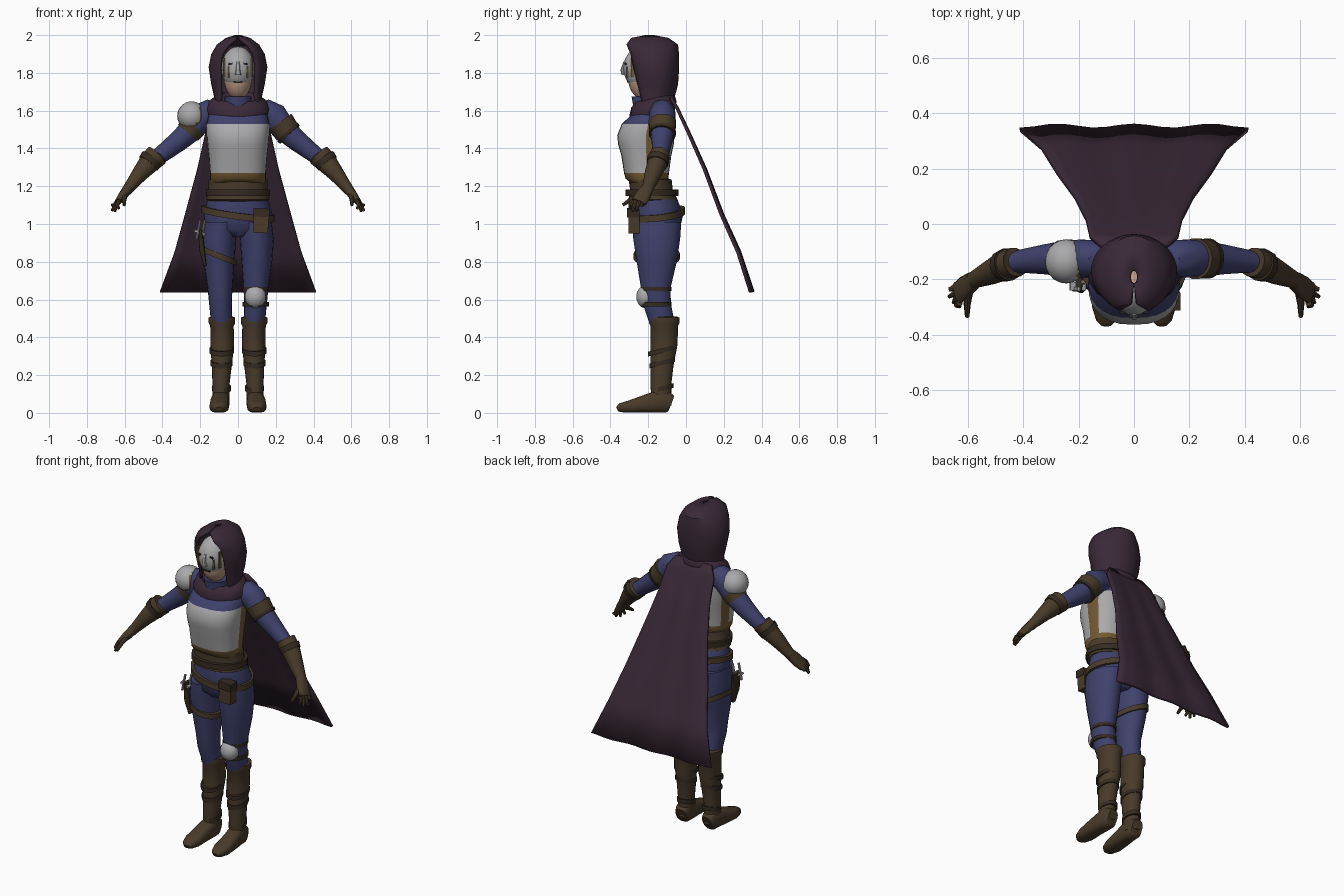
import bpy, bmesh
from math import sin, cos, pi, radians, copysign
from mathutils import Vector, Matrix

cube = bpy.data.objects.get("Cube")
if cube:
    bpy.data.objects.remove(cube, do_unlink=True)

parts = []


def material(name, r, g, b):
    m = bpy.data.materials.new(name)
    m.use_nodes = True
    m.diffuse_color = (r, g, b, 1)
    m.node_tree.nodes["Principled BSDF"].inputs["Base Color"].default_value = (r, g, b, 1)
    return m


CLOAK = material("dark plum cloth", .042, .022, .038)
BLUE = material("navy cloth", .05, .053, .15)
LEATHER = material("brown leather", .066, .043, .023)
DARK = material("dark leather", .035, .024, .015)
STEEL = material("pale steel", .4, .4, .41)
GOLD = material("bronze trim", .17, .1, .033)
SKIN = material("skin", .5, .31, .22)
BLACK = material("eye black", .02, .02, .022)


def finish(name, bm, mats, rule=None, thick=0):
    """Turn a bmesh into an object; rule maps a face centre to a material index."""
    mats = mats if isinstance(mats, list) else [mats]
    bmesh.ops.recalc_face_normals(bm, faces=bm.faces)
    if rule:
        for f in bm.faces:
            f.material_index = rule(f.calc_center_median())
    me = bpy.data.meshes.new(name)
    bm.to_mesh(me)
    bm.free()
    for m in mats:
        me.materials.append(m)
    ob = bpy.data.objects.new(name, me)
    bpy.context.collection.objects.link(ob)
    if thick:
        mod = ob.modifiers.new("thickness", 'SOLIDIFY')
        mod.thickness = thick
    parts.append(ob)
    return ob


def skin_rows(bm, rows, closed=True, caps=True):
    rows = [[bm.verts.new(v) for v in r] for r in rows]
    n = len(rows[0])
    for a, b in zip(rows, rows[1:]):
        for i in range(n if closed else n - 1):
            j = (i + 1) % n
            bm.faces.new((a[i], a[j], b[j], b[i]))
    if caps:
        bm.faces.new(rows[0])
        bm.faces.new(rows[-1])


def oval(i, n, p):
    a = 2 * pi * i / n
    c, s = cos(a), sin(a)
    return copysign(abs(c) ** (2 / p), c), copysign(abs(s) ** (2 / p), s)


def loft(name, rings, mats, sides=20, p=2, slope=(0, 0), rule=None):
    """Stack level ovals (x, y, z, rx, ry), optionally tilted by shear."""
    rows = []
    for x, y, z, rx, ry in rings:
        offs = [(rx * c, ry * s) for c, s in (oval(i, sides, p) for i in range(sides))]
        rows.append([(x + u, y + v, z + slope[0] * u + slope[1] * v) for u, v in offs])
    bm = bmesh.new()
    skin_rows(bm, rows)
    return finish(name, bm, mats, rule)


def band(name, x, y, z, rx, ry, h, mat, slope=(0, 0), t=.012):
    loft(name, [(x, y, z - h / 2, rx - t, ry - t), (x, y, z - h / 2, rx, ry),
                (x, y, z + h / 2, rx, ry), (x, y, z + h / 2, rx - t, ry - t)], mat, slope=slope)


def tube(name, pts, mat, sides=14, p=2, side=1):
    """Sweep ovals (x, y, z, ra, rb) along a path."""
    c = [Vector((q[0] * side, q[1], q[2])) for q in pts]
    whole = (c[-1] - c[0]).normalized()
    ref = Vector((0, 0, 1)) if abs(whole.y) > .7 else Vector((0, 1, 0))
    rows = []
    for k, q in enumerate(pts):
        t = (c[min(k + 1, len(c) - 1)] - c[max(k - 1, 0)]).normalized()
        u = t.cross(ref).normalized()
        v = u.cross(t)
        rows.append([c[k] + u * (q[3] * a) + v * (q[4] * b)
                     for a, b in (oval(i, sides, p) for i in range(sides))])
    bm = bmesh.new()
    skin_rows(bm, rows)
    return finish(name, bm, mat)


def ball(name, loc, rad, mats, rule=None, keep=None):
    bm = bmesh.new()
    bmesh.ops.create_uvsphere(bm, u_segments=20, v_segments=14, radius=1,
                              matrix=Matrix.Translation(loc) @ Matrix.Diagonal((*rad, 1)))
    if keep:
        gone = [f for f in bm.faces if not keep(f.calc_center_median())]
        bmesh.ops.delete(bm, geom=gone, context='FACES')
    return finish(name, bm, mats, rule)


def box(name, loc, size, mat, turn=0):
    bm = bmesh.new()
    bmesh.ops.create_cube(bm, size=1, matrix=Matrix.Translation(loc) @ Matrix.Rotation(turn, 4, 'Y')
                          @ Matrix.Diagonal((*size, 1)))
    return finish(name, bm, mat)


# Torso, hips and waist
loft("hips", [(0, -.155, .93, .06, .08), (0, -.155, .97, .165, .122), (0, -.153, 1.05, .182, .138),
              (0, -.165, 1.13, .16, .12), (0, -.185, 1.22, .14, .09)], BLUE)


def armour_rule(c):
    if c.z > 1.55:
        return 1
    return 2 if c.z < 1.255 or (abs(c.x) > .13 and -.2 < c.y < -.14) else 0


loft("breastplate", [(0, -.2, 1.22, .14, .095), (0, -.207, 1.24, .148, .113), (0, -.209, 1.27, .148, .119),
                     (0, -.21, 1.36, .155, .132), (0, -.212, 1.42, .162, .147), (0, -.212, 1.47, .166, .152),
                     (0, -.2, 1.53, .166, .14), (0, -.165, 1.59, .155, .11), (0, -.15, 1.64, .1, .07)],
     [STEEL, BLUE, GOLD], sides=28, p=2.5, rule=armour_rule)
loft("waist_wrap", [(0, -.175, 1.12, .15, .11), (0, -.175, 1.13, .168, .13), (0, -.183, 1.18, .156, .113),
                    (0, -.19, 1.235, .155, .114), (0, -.19, 1.24, .135, .1)], LEATHER)
band("waist_belt", 0, -.18, 1.165, .17, .14, .035, DARK)
band("hip_belt", 0, -.155, 1.055, .193, .15, .035, LEATHER, slope=(-.13, .1))
box("belt_pouch", (.122, -.275, 1.015), (.08, .06, .125), LEATHER, .06)
box("pouch_flap", (.124, -.28, 1.06), (.086, .064, .045), DARK, .06)

# Legs, boots and feet
for s, side in ((1, "left"), (-1, "right")):
    loft(side + "_leg", [(s * .085, -.12, .45, .055, .065), (s * .093, -.155, .58, .06, .075),
                         (s * .095, -.16, .66, .066, .078), (s * .1, -.155, .8, .081, .106),
                         (s * .1, -.155, .92, .09, .124), (s * .09, -.155, 1.01, .088, .13)], BLUE)
    loft(side + "_boot", [(s * .09, -.13, .04, .045, .052), (s * .09, -.133, .15, .045, .055),
                          (s * .086, -.127, .25, .053, .061), (s * .083, -.117, .36, .063, .072),
                          (s * .085, -.115, .46, .062, .073), (s * .085, -.115, .475, .07, .08),
                          (s * .085, -.115, .505, .07, .08), (s * .085, -.115, .51, .055, .066)], LEATHER)
    for z, r in ((.13, .05), (.265, .059), (.33, .065)):
        band(side + "_boot_strap", s * .087, -.126, z, r, r + .009, .025, DARK, slope=(0, .25))
    tube(side + "_foot", [(.09, -.08, .05, .035, .045), (.092, -.1, .058, .045, .058),
                          (.093, -.16, .058, .048, .058), (.098, -.22, .047, .05, .047),
                          (.1, -.3, .033, .052, .033), (.1, -.35, .027, .036, .024),
                          (.1, -.365, .02, .018, .012)], LEATHER, p=2.7, side=s)

# Knee guard on the left leg
ball("knee_guard", (.092, -.215, .615), (.056, .048, .06), STEEL)
for z in (.575, .655):
    band("knee_strap", .094, -.158, z, .069, .082, .022, DARK)

# Thigh strap, sheath and throwing knives on the right leg
band("thigh_strap", -.1, -.155, .83, .094, .122, .032, LEATHER, slope=(-.4, 0))
tube("knife_sheath", [(-.2, -.21, .97, .012, .035), (-.19, -.215, .86, .014, .035),
                      (-.175, -.22, .78, .008, .015)], DARK, p=3)
for dx, dy in ((-.015, -.025), (.01, 0)):
    tube("knife_handle", [(-.205 + dx, -.21 + dy, .92, .007, .009),
                          (-.185 + dx, -.21 + dy, 1.02, .006, .008)], STEEL, sides=8)
box("knife_guard", (-.203, -.225, .955), (.06, .03, .012), STEEL, .35)

# Arms, gauntlets and hands
TIPS = [(.67, -.237, 1.1), (.668, -.262, 1.07), (.652, -.283, 1.065), (.63, -.298, 1.08)]
for s, side in ((1, "left"), (-1, "right")):
    tube(side + "_sleeve", [(.11, -.125, 1.585, .055, .06), (.15, -.125, 1.59, .07, .068),
                            (.19, -.125, 1.57, .074, .07), (.245, -.125, 1.5, .064, .066),
                            (.32, -.128, 1.435, .055, .055), (.41, -.135, 1.365, .045, .042),
                            (.47, -.15, 1.325, .04, .038)], BLUE, side=s)
    tube(side + "_gauntlet", [(.425, -.137, 1.37, .045, .042), (.428, -.138, 1.365, .062, .054),
                              (.465, -.148, 1.33, .058, .054), (.52, -.175, 1.265, .043, .045),
                              (.575, -.2, 1.195, .03, .032), (.59, -.21, 1.175, .028, .032)], LEATHER, side=s)
    tube(side + "_cuff_strap", [(.455, -.146, 1.345, .064, .06), (.475, -.153, 1.32, .06, .057)], DARK, side=s)
    tube(side + "_palm", [(.58, -.203, 1.19, .028, .032), (.61, -.228, 1.15, .024, .042),
                          (.638, -.25, 1.115, .016, .04)], LEATHER, p=2.5, side=s)
    for k, tip in enumerate(TIPS):
        y = -.225 - .02 * k
        tube(side + "_finger", [(.63, y, 1.125, .012, .012), (.655 - .005 * k, y - .008, 1.1, .011, .011),
                                (*tip, .007, .007)], LEATHER, sides=8, side=s)
    tube(side + "_thumb", [(.595, -.235, 1.16, .016, .016), (.603, -.29, 1.13, .013, .013),
                           (.603, -.335, 1.1, .008, .008)], LEATHER, sides=8, side=s)

tube("left_arm_band", [(.222, -.125, 1.54, .075, .075), (.265, -.125, 1.48, .069, .069)], LEATHER)
tube("left_band_rim", [(.262, -.125, 1.486, .074, .074), (.274, -.126, 1.473, .071, .071)], DARK)
ball("right_shoulder_guard", (-.245, -.135, 1.572), (.077, .08, .077), [STEEL, GOLD],
     rule=lambda c: int(c.x * .8 - c.z * .6 > -1.096 or c.x > -.205))
tube("right_arm_strap", [(-.235, -.125, 1.52, .072, .07), (-.265, -.125, 1.483, .067, .066)], LEATHER)

# Head, mask and collar
loft("collar", [(0, -.2, 1.58, .085, .08), (0, -.207, 1.64, .07, .075), (0, -.21, 1.675, .072, .078),
                (0, -.21, 1.67, .05, .055)], BLUE)
ball("head", (0, -.222, 1.775), (.075, .085, .118), SKIN)
ball("mask", (0, -.23, 1.825), (.089, .102, .115), STEEL, keep=lambda c: c.y < -.235 and c.z > 1.725)
tube("mask_nose", [(0, -.325, 1.86, .008, .006), (0, -.335, 1.815, .012, .012), (0, -.33, 1.79, .016, .012)],
     STEEL, sides=8)
box("mask_mouth", (0, -.309, 1.752), (.045, .008, .007), BLACK)
for s in (1, -1):
    box("eye_slit", (s * .035, -.319, 1.848), (.032, .009, .01), BLACK, s * .15)
    box("mask_stripe", (s * .05, -.311, 1.805), (.008, .009, .06), GOLD)
    box("mask_edge", (s * .074, -.282, 1.83), (.008, .02, .1), GOLD)

# Hood: open arcs around the face, closing at the crown
HOOD = [(1.6, -.175, .13, .1, 60), (1.67, -.168, .126, .108, 48), (1.74, -.165, .142, .123, 41),
        (1.83, -.172, .156, .136, 38), (1.9, -.18, .142, .143, 37), (1.95, -.187, .112, .145, 28),
        (1.985, -.192, .065, .1, 8), (2.0, -.192, .015, .025, 2)]
rows = []
for z, y, rx, ry, gap in HOOD:
    a0 = radians(gap)
    arc = [a0 + (2 * pi - 2 * a0) * i / 24 for i in range(25)]
    rows.append([(rx * sin(a), y - ry * cos(a), z) for a in arc])
bm = bmesh.new()
skin_rows(bm, rows, closed=False, caps=False)
finish("hood", bm, CLOAK, thick=.014)
loft("cowl", [(0, -.175, 1.55, .125, .09), (0, -.175, 1.57, .155, .115), (0, -.175, 1.61, .168, .125),
              (0, -.175, 1.65, .15, .115), (0, -.175, 1.672, .115, .095), (0, -.175, 1.64, .08, .07)],
     CLOAK, slope=(0, .3))

# Cape: (height, depth, half width) rows with soft folds
CAPE = [(1.67, -.08, .12), (1.61, -.045, .16), (1.47, .02, .175), (1.29, .1, .215),
        (1.05, .19, .28), (.85, .28, .335), (.64, .348, .413)]
rows = []
for k, (z, y, w) in enumerate(CAPE):
    us = [i / 8 - 1 for i in range(17)]
    rows.append([(w * u, y + .0012 * k * cos(3 * pi * u), z) for u in us])
bm = bmesh.new()
skin_rows(bm, rows, closed=False, caps=False)
cape = finish("cape", bm, CLOAK, thick=.016)
cape.modifiers["thickness"].offset = 0

# Smooth shading with sharp creases kept
bpy.ops.object.select_all(action='DESELECT')
for ob in parts:
    ob.select_set(True)
bpy.context.view_layer.objects.active = parts[0]
bpy.ops.object.shade_smooth_by_angle(angle=radians(40))
